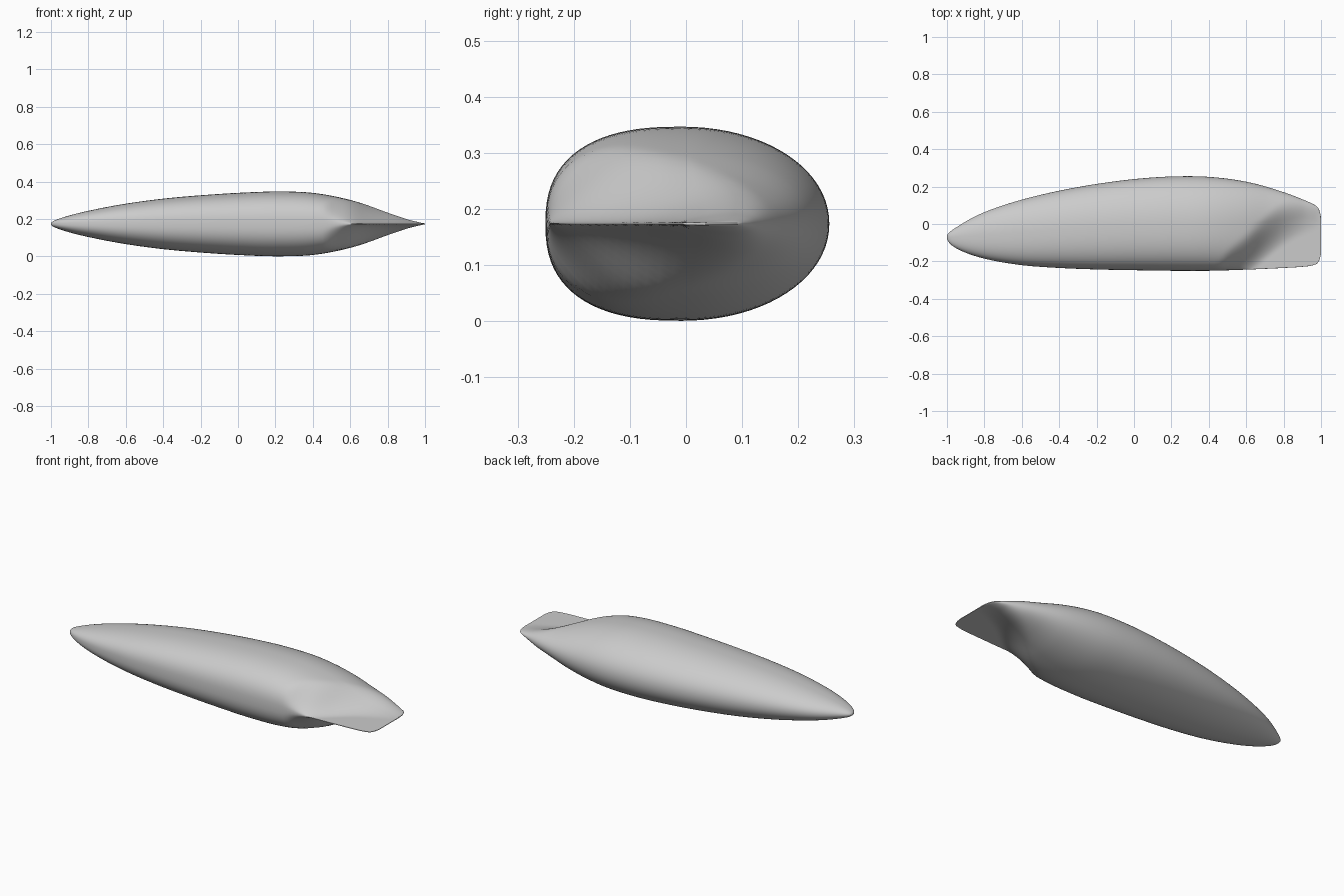
import bpy
import bmesh
import math

cube = bpy.data.objects.get("Cube")
if cube:
    bpy.data.objects.remove(cube, do_unlink=True)

# Stations along the hull: x, front edge y, back edge y, half thickness, y of ridge
STATIONS = [
    (-1.00, -0.072, -0.068, 0.001, -0.070),
    (-0.95, -0.130, -0.018, 0.030, -0.070),
    (-0.80, -0.185, 0.063, 0.070, -0.060),
    (-0.60, -0.220, 0.130, 0.108, -0.045),
    (-0.40, -0.235, 0.178, 0.135, -0.030),
    (-0.20, -0.243, 0.214, 0.153, -0.018),
    (0.00, -0.247, 0.240, 0.166, -0.010),
    (0.20, -0.250, 0.254, 0.173, -0.008),
    (0.40, -0.250, 0.252, 0.166, -0.005),
    (0.60, -0.244, 0.226, 0.128, 0.005),
    (0.80, -0.235, 0.170, 0.060, 0.020),
    (0.90, -0.229, 0.132, 0.026, 0.030),
    (0.95, -0.222, 0.110, 0.013, 0.020),
    (0.985, -0.205, 0.085, 0.005, 0.000),
    (1.00, -0.140, 0.020, 0.002, -0.050),
]
# Centre of the step between the thin fin and the body: x, y
FIN = [(-1.0, -0.50), (0.40, -0.42), (0.50, -0.27), (0.60, -0.18), (0.70, -0.08),
       (0.80, 0.00), (0.90, 0.05), (1.0, 0.08)]
CENTRE_Z = 0.1735
RINGS, HALF = 120, 40


def angle(x):
    """Position along the hull, stretched so that both ends come out round."""
    return math.acos(max(-1.0, min(1.0, -x)))


def smooth_lookup(keys, values, t):
    """Cubic interpolation through uneven keys."""
    n = len(keys)
    i = max(k for k in range(n - 1) if keys[k] <= t or k == 0)

    def slope(k):
        a, b = max(k - 1, 0), min(k + 1, n - 1)
        return (values[b] - values[a]) / (keys[b] - keys[a])
    w = keys[i + 1] - keys[i]
    s = (t - keys[i]) / w
    return ((2*s**3 - 3*s**2 + 1) * values[i] + (s**3 - 2*s**2 + s) * w * slope(i)
            + (3*s**2 - 2*s**3) * values[i + 1] + (s**3 - s**2) * w * slope(i + 1))


def smoothstep(v):
    v = max(0.0, min(1.0, v))
    return v * v * (3 - 2 * v)


def section(x):
    """Points (y, half height) from the front edge to the back edge."""
    keys = [angle(s[0]) for s in STATIONS]
    front, back, height, ridge = (
        smooth_lookup(keys, [s[c] for s in STATIONS], angle(x)) for c in range(1, 5))
    step = smooth_lookup([f[0] for f in FIN], [f[1] for f in FIN], x)
    points = []
    for k in range(HALF + 1):
        a = math.pi * k / HALF
        power = 2.5 if a < math.pi / 2 else 2.05
        reach = (ridge - front) if a < math.pi / 2 else (back - ridge)
        c = math.cos(a)
        y = ridge - math.copysign(abs(c) ** (2 / power), c) * reach
        h = max(math.sin(a), 0.0) ** (2 / power)
        points.append((y, h * smoothstep((y - step) / 0.26 + 0.5)))
    top = max(p[1] for p in points)
    # Keep the fin a thin sheet instead of letting it vanish
    return [(y, max(height * h / top, 0.0015 if 0 < k < HALF else 0.0))
            for k, (y, h) in enumerate(points)]


# Hull with its tail fin, lofted through the sections
bm = bmesh.new()
rings = []
for i in range(RINGS + 1):
    x = -math.cos(math.pi * i / RINGS)
    pts = section(x)
    ring = [bm.verts.new((x, y, CENTRE_Z + h)) for y, h in pts]
    ring += [bm.verts.new((x, y, CENTRE_Z - h)) for y, h in reversed(pts[1:-1])]
    rings.append(ring)
for a, b in zip(rings, rings[1:]):
    for k in range(len(a)):
        j = (k + 1) % len(a)
        bm.faces.new((a[k], a[j], b[j], b[k]))
bm.faces.new(rings[0])
bm.faces.new(rings[-1])
bmesh.ops.recalc_face_normals(bm, faces=bm.faces)
mesh = bpy.data.meshes.new("hull")
bm.to_mesh(mesh)
bm.free()
hull = bpy.data.objects.new("hull", mesh)
bpy.context.collection.objects.link(hull)

# Plain grey finish
grey = bpy.data.materials.new("light grey")
grey.use_nodes = True
colour = (0.6, 0.6, 0.6, 1.0)
grey.diffuse_color = colour
grey.node_tree.nodes["Principled BSDF"].inputs["Base Color"].default_value = colour
mesh.materials.append(grey)

bpy.context.view_layer.objects.active = hull
hull.select_set(True)
bpy.ops.object.shade_smooth_by_angle(angle=math.radians(50))
